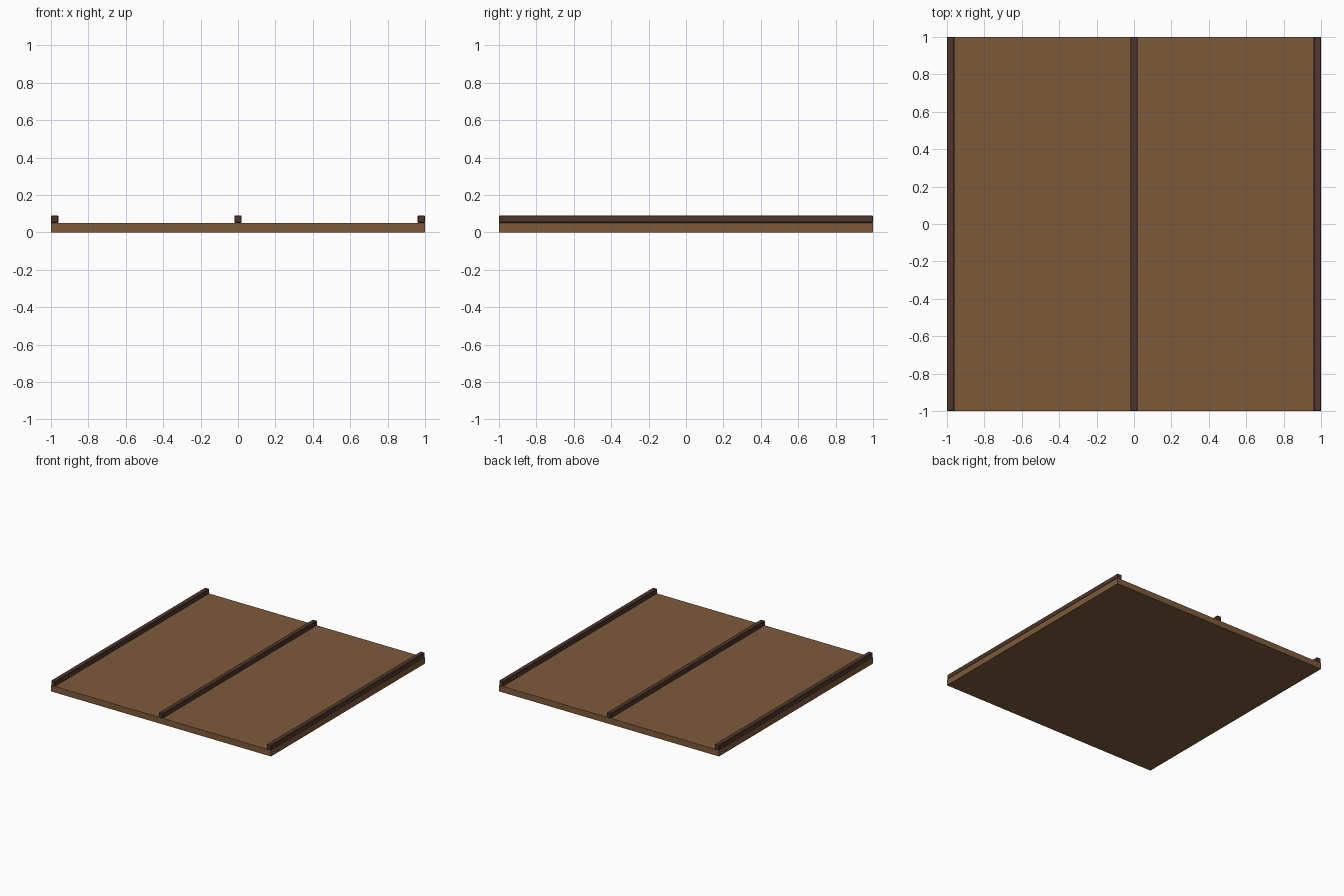
import bpy

if "Cube" in bpy.data.objects:
    bpy.data.objects.remove(bpy.data.objects["Cube"])


def material(name, rgb):
    m = bpy.data.materials.new(name)
    m.diffuse_color = (*rgb, 1.0)
    m.use_nodes = True
    m.node_tree.nodes["Principled BSDF"].inputs["Base Color"].default_value = m.diffuse_color
    return m


def box(name, centre, size, mat, bevel=0.0):
    bpy.ops.mesh.primitive_cube_add(size=1, location=centre)
    ob = bpy.context.object
    ob.name = name
    ob.scale = size
    bpy.ops.object.transform_apply(location=False, rotation=False, scale=True)
    ob.data.materials.append(mat)
    if bevel:
        mod = ob.modifiers.new("edge_bevel", 'BEVEL')
        mod.width = bevel
        mod.segments = 1
    return ob


panel_brown = material("panel_brown", (0.208, 0.104, 0.043))
batten_brown = material("dark_batten_brown", (0.080, 0.039, 0.026))

# Flat square panel
box("panel", (0, 0, 0.025), (2, 2, 0.05), panel_brown)

# Three raised battens running front to back
for name, x in (("left_batten", -0.98), ("middle_batten", 0), ("right_batten", 0.98)):
    box(name, (x, 0, 0.07), (0.04, 2, 0.04), batten_brown, bevel=0.004)
